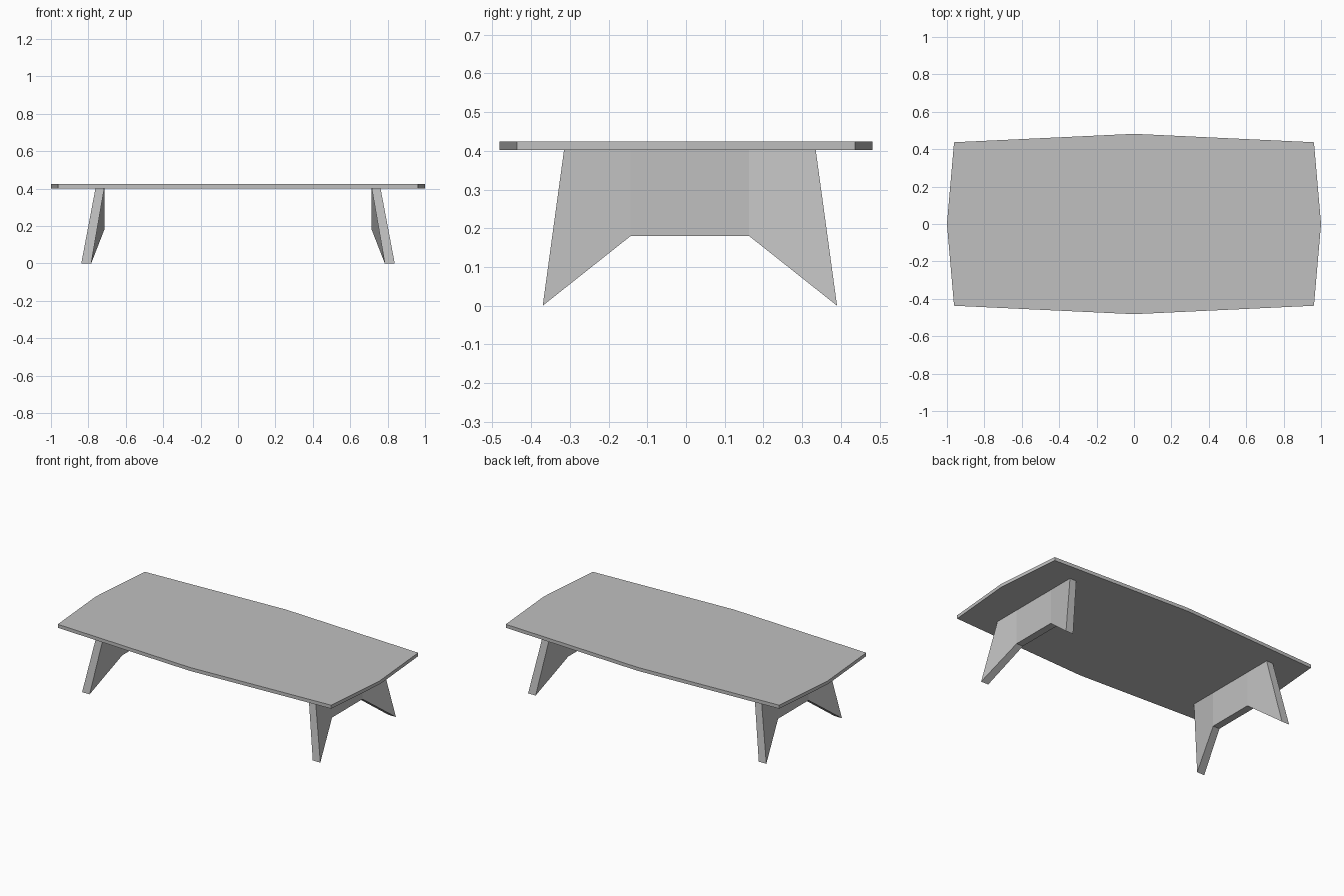
import bpy
import bmesh

if "Cube" in bpy.data.objects:
    bpy.data.objects.remove(bpy.data.objects["Cube"], do_unlink=True)

grey = bpy.data.materials.new("plain_grey")
grey.use_nodes = True
colour = (0.53, 0.53, 0.53, 1)
grey.diffuse_color = colour
grey.node_tree.nodes["Principled BSDF"].inputs["Base Color"].default_value = colour

TOP_LOW, TOP_HIGH = 0.402, 0.424   # underside and upper face of the table top
LEG_Y = 0.01                       # the legs sit slightly off centre


def add_object(name, bm):
    bmesh.ops.recalc_face_normals(bm, faces=bm.faces)
    mesh = bpy.data.meshes.new(name)
    bm.to_mesh(mesh)
    bm.free()
    mesh.materials.append(grey)
    obj = bpy.data.objects.new(name, mesh)
    bpy.context.collection.objects.link(obj)
    return obj


def build_top():
    # Eight-sided board, slightly bowed on every side
    outline = [(1, 0), (0.962, 0.437), (0, 0.482), (-0.962, 0.437),
               (-1, 0), (-0.962, -0.437), (0, -0.482), (0.962, -0.437)]
    bm = bmesh.new()
    board = bm.faces.new([bm.verts.new((x, y, TOP_LOW)) for x, y in outline])
    result = bmesh.ops.extrude_face_region(bm, geom=[board])
    raised = [v for v in result["geom"] if isinstance(v, bmesh.types.BMVert)]
    bmesh.ops.translate(bm, verts=raised, vec=(0, 0, TOP_HIGH - TOP_LOW))
    add_object("table_top", bm)


def build_leg(name, side):
    bm = bmesh.new()

    def skin(x_top, x_foot):
        # Vertices of one skin, for the back half and the front half
        return [[bm.verts.new((side * x, LEG_Y + s * y, z)) for x, y, z in (
            (x_top, 0.153, TOP_LOW), (x_top, 0.325, TOP_LOW),
            (x_foot, 0.38, 0), (x_top, 0.153, 0.18))] for s in (1, -1)]

    inner, outer = skin(0.715, 0.785), skin(0.762, 0.838)
    # Splayed wings and the upright centre panel
    for back, front in (inner, outer):
        bm.faces.new(back)
        bm.faces.new(front)
        bm.faces.new((back[0], back[3], front[3], front[0]))
    # Rim joining the two skins
    loops = [[b[0], b[1], b[2], b[3], f[3], f[2], f[1], f[0]]
             for b, f in (inner, outer)]
    for i in range(8):
        j = (i + 1) % 8
        bm.faces.new((loops[0][i], loops[0][j], loops[1][j], loops[1][i]))
    add_object(name, bm)


build_top()
build_leg("left_leg", 1)
build_leg("right_leg", -1)
